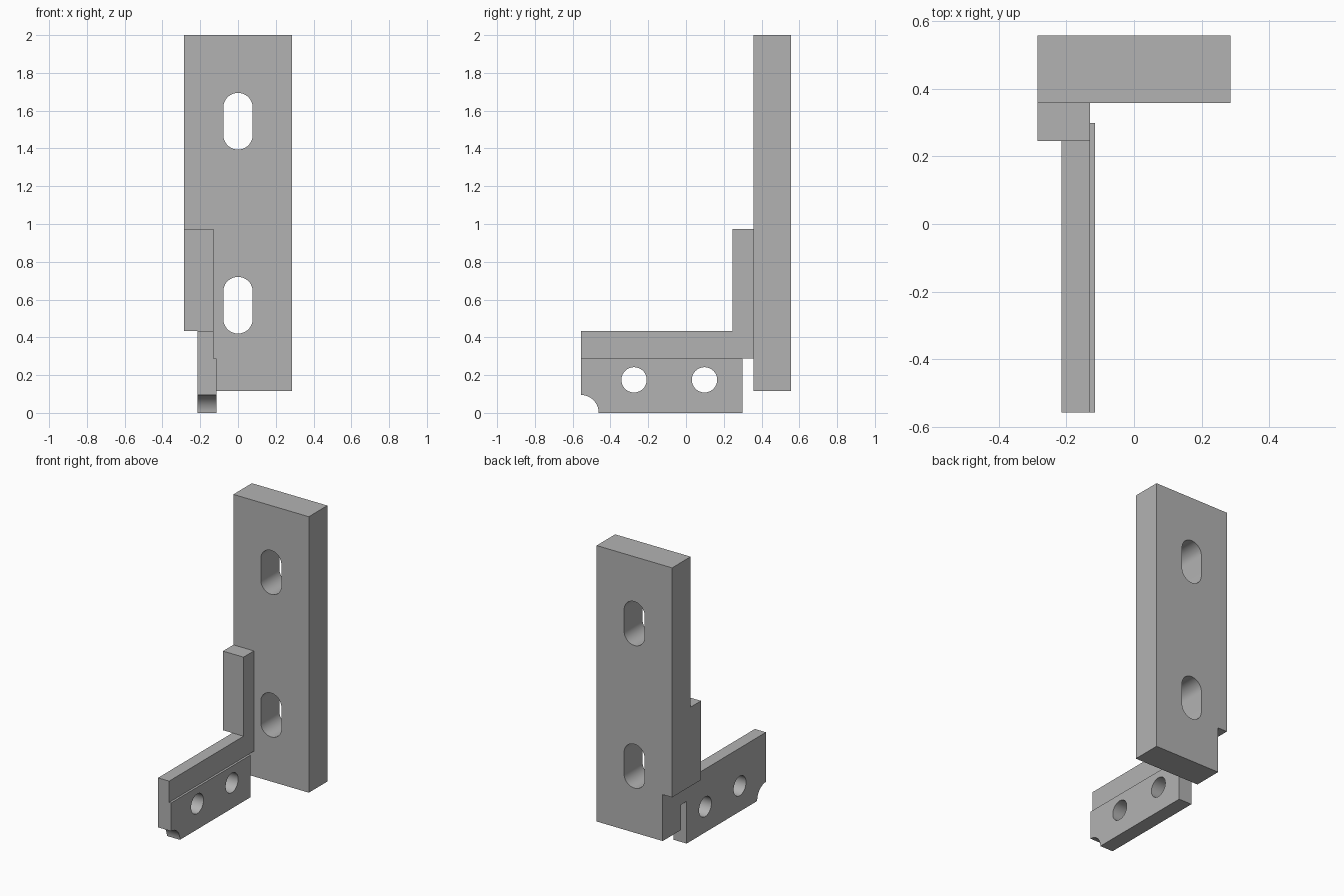
import bpy
import bmesh
from math import cos, sin, pi, radians
from mathutils import Vector

default = bpy.data.objects.get("Cube")
if default:
    bpy.data.objects.remove(default, do_unlink=True)

grey = bpy.data.materials.new("plain grey")
grey.use_nodes = True
grey.diffuse_color = (0.45, 0.45, 0.45, 1)
grey.node_tree.nodes["Principled BSDF"].inputs["Base Color"].default_value = grey.diffuse_color


def arc(cx, cz, r, start, end, steps):
    """Points on an arc, angles in half turns."""
    angles = [pi * (start + (end - start) * i / steps) for i in range(steps + 1)]
    return [(cx + r * cos(a), cz + r * sin(a)) for a in angles]


def circle(cx, cz, r):
    return arc(cx, cz, r, 0, 2, 48)[:-1]


def slot(cx, low, high, r):
    return arc(cx, high - r, r, 0, 1, 24) + arc(cx, low + r, r, 1, 2, 24)


def rect(a0, a1, z0, z1):
    return [(a0, z0), (a1, z0), (a1, z1), (a0, z1)]


def slab(name, axis, start, end, outline, holes=()):
    """Extrude an upright profile with holes along x or y."""
    def place(a, z):
        return (start, a, z) if axis == "x" else (a, start, z)

    normal = Vector((1, 0, 0)) if axis == "x" else Vector((0, 1, 0))
    bm = bmesh.new()
    edges = []
    for loop in [outline, *holes]:
        verts = [bm.verts.new(place(a, z)) for a, z in loop]
        edges += [bm.edges.new((v, verts[i - 1])) for i, v in enumerate(verts)]
    bmesh.ops.triangle_fill(bm, edges=edges, use_beauty=True, normal=normal)
    result = bmesh.ops.extrude_face_region(bm, geom=bm.faces[:], use_keep_orig=True)
    moved = [g for g in result["geom"] if isinstance(g, bmesh.types.BMVert)]
    bmesh.ops.translate(bm, verts=moved, vec=normal * (end - start))
    bmesh.ops.recalc_face_normals(bm, faces=bm.faces[:])
    mesh = bpy.data.meshes.new(name)
    bm.to_mesh(mesh)
    bm.free()
    mesh.materials.append(grey)
    mesh.shade_smooth()
    mesh.set_sharp_from_angle(angle=radians(30))
    obj = bpy.data.objects.new(name, mesh)
    bpy.context.collection.objects.link(obj)
    return obj


# Shared faces between neighbouring parts
side, inner, step = -0.285, -0.13, -0.214
front, plate_front, plate_back = -0.557, 0.357, 0.557
arm_low, arm_high = 0.288, 0.433

# Tall mounting plate, notched at its lower right corner, with two slots
plate = [(step, 0.116), (-side, 0.116), (-side, 2), (side, 2),
         (side, arm_high), (step, arm_high)]
slab("mounting_plate", "y", plate_front, plate_back, plate,
     [slot(0, low, low + 0.3, 0.078) for low in (0.42, 1.394)])

# Bracket: upright block and forward arm
slab("upright_block", "y", 0.245, plate_front, rect(side, inner, arm_high, 0.973))
slab("forward_arm", "x", step, inner, rect(front, plate_front, arm_low, arm_high))

# Foot with two bolt holes and a scooped front corner
scoop = arc(front, 0, 0.095, 0.5, 0, 16)
foot = scoop + [(0.299, 0), (0.299, arm_low), (front, arm_low)]
slab("foot_plate", "x", step, -0.115, foot,
     [circle(y, 0.175, 0.067) for y in (-0.275, 0.098)])
